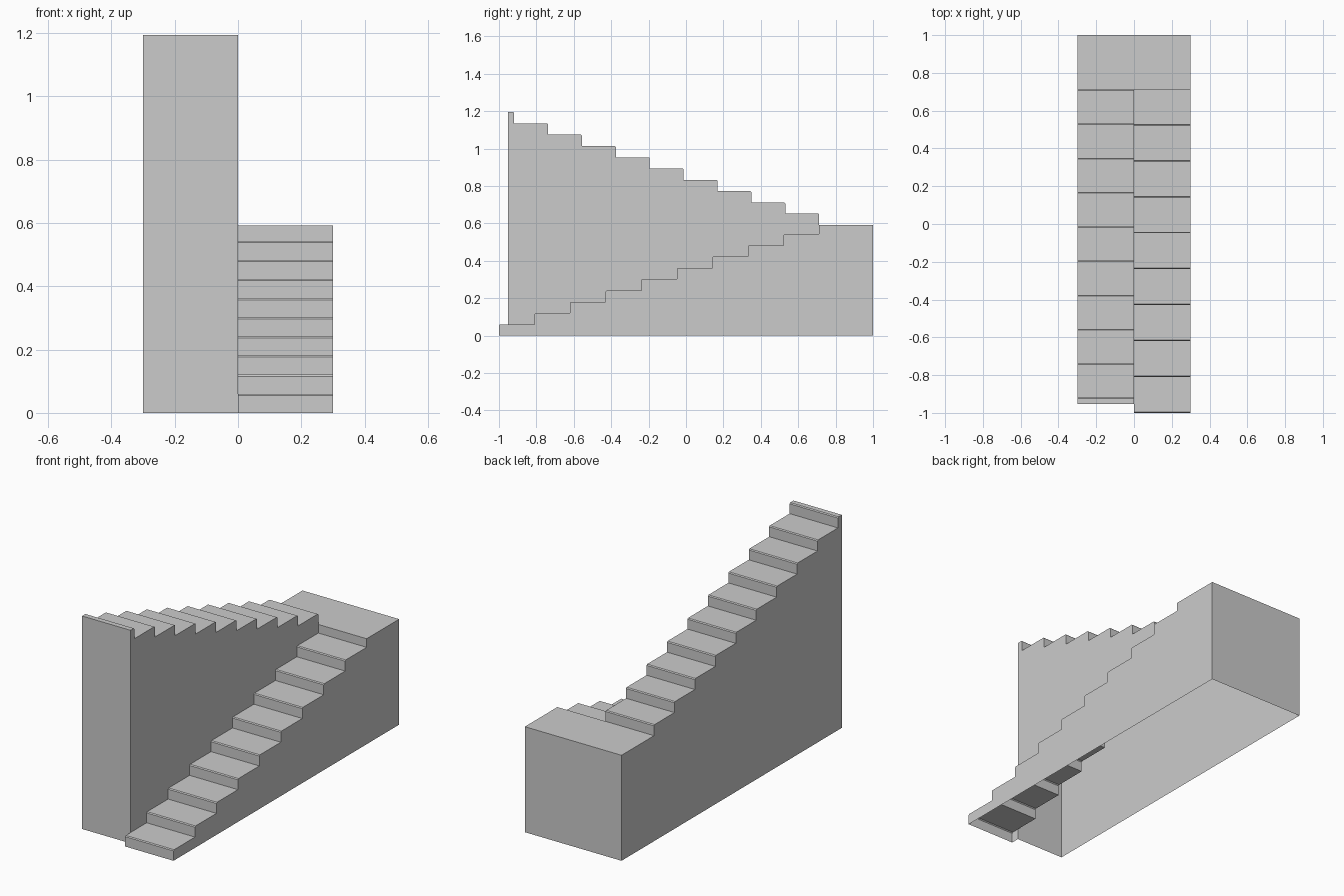
import bpy
import bmesh
from mathutils import Vector

if "Cube" in bpy.data.objects:
    bpy.data.objects.remove(bpy.data.objects["Cube"])

HALF_W = 0.30      # each flight is this wide
LANDING_Y = 0.712  # front edge of the landing
LANDING_Z = 0.592
END_Y = -0.953     # end wall of the upper flight
NOSE = 0.005       # small chamfer on the tread edges


def make_object(name, faces):
    """faces: list of (points, outward direction)."""
    bm = bmesh.new()
    for pts, out in faces:
        f = bm.faces.new([bm.verts.new(p) for p in pts])
        f.normal_update()
        if f.normal.dot(Vector(out)) < 0:
            f.normal_flip()
    bmesh.ops.remove_doubles(bm, verts=bm.verts, dist=1e-5)
    mesh = bpy.data.meshes.new(name)
    bm.to_mesh(mesh)
    bm.free()
    ob = bpy.data.objects.new(name, mesh)
    bpy.context.collection.objects.link(ob)
    return ob


def stair_profile(y, z, going, rise, count, direction):
    """Climbing (y, z) outline with chamfered nosings."""
    pts = [(y, z)]
    for i in range(count):
        z += rise
        pts += [(y, z - NOSE), (y + direction * NOSE, z)]
        y += direction * going
        pts.append((y, z))
    return pts


def strip(profile, x0, x1, out):
    """Sweep a (y, z) outline across x."""
    return [([(x0, *a), (x1, *a), (x1, *b), (x0, *b)], out)
            for a, b in zip(profile, profile[1:])]


def side(profile, x, out):
    return ([(x, *p) for p in profile], out)


# outlines of both flights
lower = stair_profile(-1, 0, (LANDING_Y + 1) / 9, 0.0604, 9, 1)
lower.append((LANDING_Y, LANDING_Z))
upper = stair_profile(LANDING_Y, LANDING_Z, 0.1812, 0.0603, 10, -1)
upper[-1] = (END_Y, upper[-1][1])
top_z = upper[-1][1]

# treads and risers
make_object("lower_steps", strip(lower, 0, HALF_W, (0, -1, 1)))
make_object("upper_steps", strip(upper, -HALF_W, 0, (0, 1, 1)))

# landing slab and the wall behind it
landing = [(LANDING_Y, LANDING_Z), (1, LANDING_Z), (1, 0)]
make_object("landing", strip(landing, -HALF_W, HALF_W, (0, 1, 1)))

# outer walls, open underneath
make_object("right_wall", [side(lower + [(1, LANDING_Z), (1, 0)], HALF_W, (1, 0, 0))])
make_object("left_wall", [side([(END_Y, 0), (1, 0), (1, LANDING_Z)] + upper,
                               -HALF_W, (-1, 0, 0))])
make_object("end_wall", strip([(END_Y, 0), (END_Y, top_z)], -HALF_W, 0, (0, -1, 0)))

# wall between the flights, plus the cheek of the first step
first_z = lower[2][1]
between = [(END_Y, first_z)] + lower[3:] + upper[1:]
cheek = lower[:3] + [(END_Y, first_z), (END_Y, 0)]
make_object("middle_wall", [side(between, 0, (1, 0, 0)), side(cheek, 0, (-1, 0, 0))])
